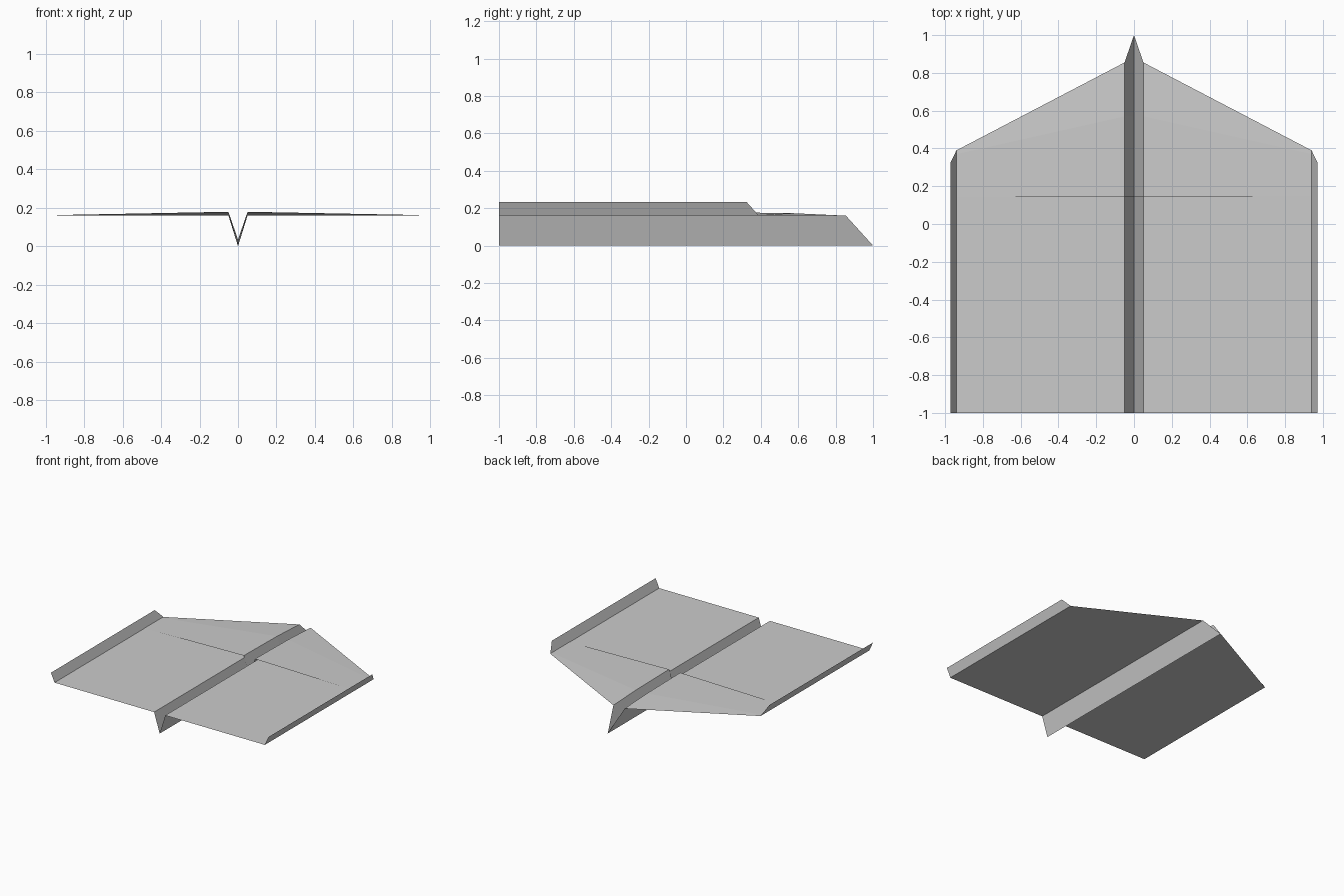
import bpy

if "Cube" in bpy.data.objects:
    bpy.data.objects.remove(bpy.data.objects["Cube"])

# Half cross-section of the folded sheet: x, z, y of the leading edge
KEEL = (0.0, 0.0, 1.0)
ROOT = (0.05, 0.16, 0.855)
TIP = (0.94, 0.16, 0.39)
FIN = (0.972, 0.232, 0.325)


def sheet(name, rows):
    """Mirrored paper sheet; each row holds points running front to back."""
    n = len(rows[0])
    verts, faces = [], []
    for row in rows:
        verts += row
    for i in range(len(rows) - 1):
        for j in range(n - 1):
            a = i * n + j
            faces.append((a, a + 1, a + n + 1, a + n))
    mesh = bpy.data.meshes.new(name)
    mesh.from_pydata(verts, [], faces)
    obj = bpy.data.objects.new(name, mesh)
    bpy.context.collection.objects.link(obj)
    mirror = obj.modifiers.new("mirror", 'MIRROR')
    mirror.use_axis[0] = True
    mirror.merge_threshold = 0.0005
    return obj


def strip(name, profile):
    """Straight strip from the leading edge back to the tail."""
    return sheet(name, [[(x, y, z), (x, -1.0, z)] for x, z, y in profile])


# V-shaped keel, flat wings and upturned wing-tip fins
strip("keel", [KEEL, ROOT])
strip("wings", [ROOT, TIP])
strip("tip_fins", [TIP, FIN])


def flap_row(point, lift, crease_y, back_y=0.145):
    x, z, y = point
    return [(x, y, z), (x, crease_y, z + lift * 0.7), (x, back_y, z + lift)]


# Folded-over front layer, lifting slightly towards its rear edge
keel_row = flap_row(KEEL, 0.035, 0.57)
root_row = flap_row(ROOT, 0.019, 0.57)
tip_row = flap_row(TIP, 0.002, 0.37)
sheet("inner_keel_fold", [keel_row, root_row])
sheet("wing_folds", [root_row, tip_row])
